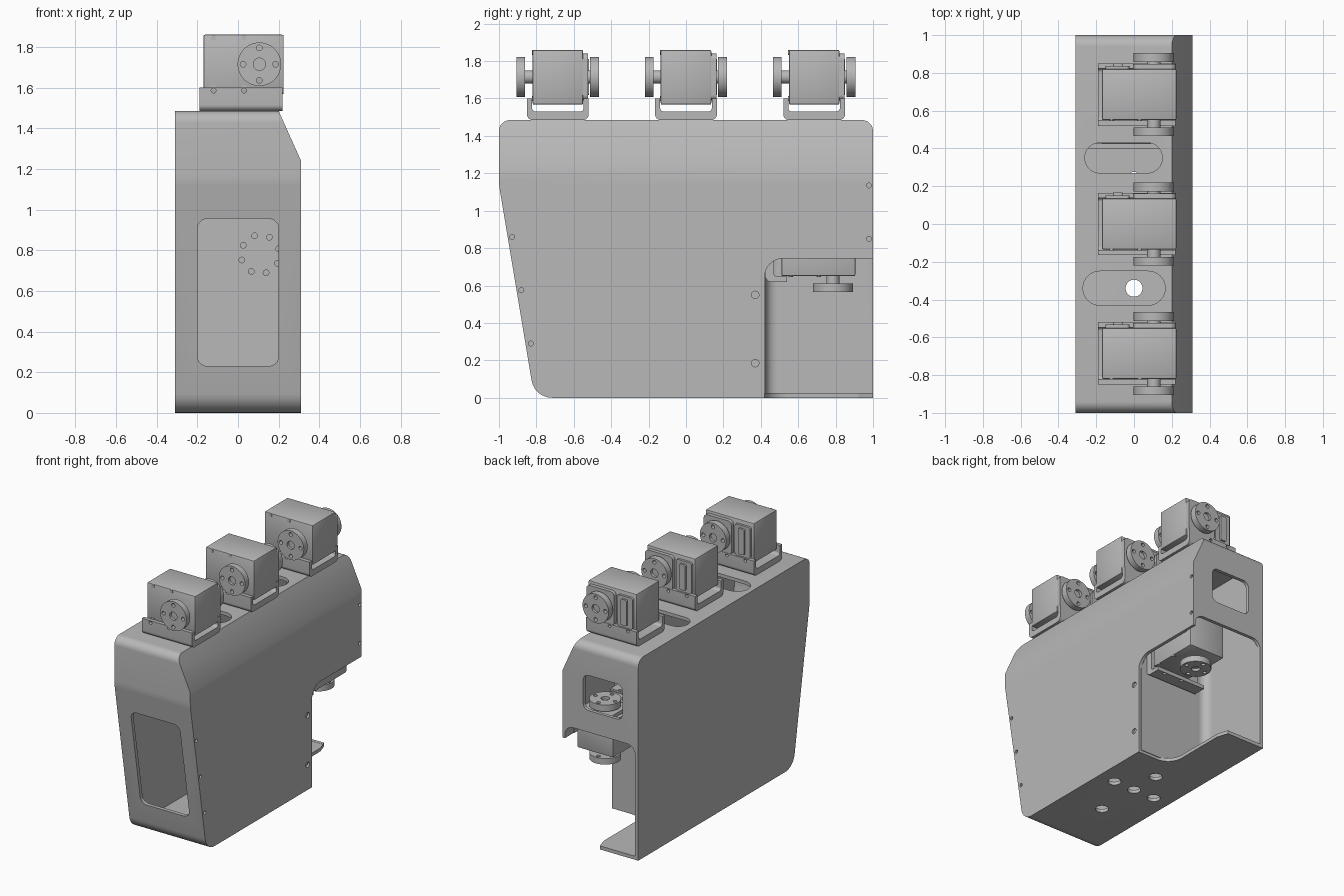
import bpy, bmesh, math
from mathutils import Matrix, Vector

if "Cube" in bpy.data.objects:
    bpy.data.objects.remove(bpy.data.objects["Cube"])

grey = bpy.data.materials.new("plain_grey")
grey.use_nodes = True
GREY = (0.48, 0.48, 0.48, 1)
grey.diffuse_color = GREY
grey.node_tree.nodes["Principled BSDF"].inputs["Base Color"].default_value = GREY


def rounded(points, steps=8):
    """Fillet a polygon given as (u, v, radius)."""
    out = []
    for i, (u, v, r) in enumerate(points):
        p = Vector((u, v))
        if r == 0:
            out.append(p)
            continue
        a = (Vector(points[i - 1][:2]) - p).normalized()
        b = (Vector(points[(i + 1) % len(points)][:2]) - p).normalized()
        half = a.angle(b) / 2
        centre = p + (a + b).normalized() * r / math.sin(half)
        start = p + a * r / math.tan(half) - centre
        end = p + b * r / math.tan(half) - centre
        sweep = start.angle_signed(end)
        for k in range(steps + 1):
            out.append(centre + Matrix.Rotation(-sweep * k / steps, 2) @ start)
    return out


def rect(u0, u1, v0, v1, r=0):
    return rounded([(u0, v0, r), (u1, v0, r), (u1, v1, r), (u0, v1, r)])


def circle(u, v, r, n=32):
    return [Vector((u + r * math.cos(math.tau * k / n), v + r * math.sin(math.tau * k / n)))
            for k in range(n)]


def prism(name, outlines, axis, lo, hi):
    """Extrude one or more separate outlines along an axis."""
    if not isinstance(outlines[0], list):
        outlines = [outlines]
    place = {"x": lambda p, w: (w, p.x, p.y), "y": lambda p, w: (p.x, w, p.y),
             "z": lambda p, w: (p.x, p.y, w)}[axis]
    bm = bmesh.new()
    for pts in outlines:
        low = [bm.verts.new(place(p, lo)) for p in pts]
        high = [bm.verts.new(place(p, hi)) for p in pts]
        bm.faces.new(low)
        bm.faces.new(high)
        for i in range(len(pts)):
            j = (i + 1) % len(pts)
            bm.faces.new((low[i], low[j], high[j], high[i]))
    bmesh.ops.recalc_face_normals(bm, faces=bm.faces)
    mesh = bpy.data.meshes.new(name)
    bm.to_mesh(mesh)
    bm.free()
    mesh.materials.append(grey)
    ob = bpy.data.objects.new(name, mesh)
    bpy.context.collection.objects.link(ob)
    return ob


def apply(ob, mod):
    bpy.context.view_layer.objects.active = ob
    bpy.ops.object.modifier_apply(modifier=mod.name)


def cut(ob, cutter):
    mod = ob.modifiers.new("cut", "BOOLEAN")
    mod.operation, mod.solver, mod.object = "DIFFERENCE", "EXACT", cutter
    apply(ob, mod)
    bpy.data.objects.remove(cutter)


def bevel(ob, width):
    mod = ob.modifiers.new("bevel", "BEVEL")
    mod.width, mod.segments = width, 2
    apply(ob, mod)


def smooth(ob):
    bpy.ops.object.select_all(action="DESELECT")
    ob.select_set(True)
    bpy.context.view_layer.objects.active = ob
    bpy.ops.object.shade_smooth_by_angle(angle=math.radians(30))


# Housing: side outline, sloped shoulder on the left, hollowed to a thin shell
def housing_solid(name, t):
    side = rounded([(-1 + t, 1.485 - t, 0.06 - t), (-1 + t, 1.14, 0.3), (-0.81 + t, t, 0.11 - t),
                    (1 - t, t, 0), (1 - t, 1.485 - t, 0.06 - t)])
    ob = prism(name, side, "x", -0.31 + t, 0.31 - t)
    wedge = [Vector(p) for p in ((0.2 - t, 1.485), (0.31 - t, 1.24), (0.5, 1.24), (0.5, 1.6), (0.2 - t, 1.6))]
    cut(ob, prism("wedge", wedge, "y", -1.5, 1.5))
    return ob


housing = housing_solid("housing", 0)
cut(housing, housing_solid("hollow", 0.025))

# Side bay, rear arch, windows and cable slots
bay = rounded([(0.42, 0.03, 0), (1.2, 0.03, 0), (1.2, 0.745, 0), (0.42, 0.745, 0.1)])
cut(housing, prism("bay", bay, "x", 0.2, 0.5))
arch = rounded([(-0.285, 0.026, 0), (0.29, 0.026, 0), (0.29, 0.84, 0.07), (-0.285, 0.84, 0.07)])
cut(housing, prism("arch", arch, "y", 0.9, 1.1))
cut(housing, prism("rear_window", rect(-0.18, 0.14, 1.0, 1.26, 0.045), "y", 0.9, 1.1))
cut(housing, prism("front_window", rect(-0.2, 0.2, 0.23, 0.955, 0.05), "y", -1.2, -0.75))
cut(housing, prism("slots", [rect(-0.26, 0.15, 0.27, 0.43, 0.079),
                             rect(-0.27, 0.165, -0.43, -0.25, 0.089)], "z", 1.4, 1.6))

# Floor: bay cut-back and mounting holes
floor_cut = rounded([(0.5, 0.42, 0), (0.03, 0.42, 0.12), (0.03, 0.92, 0.05),
                     (-0.03, 1.1, 0), (0.5, 1.1, 0)])
cut(housing, prism("floor_cut", floor_cut, "z", -0.1, 0.04))
spots = [(0, 0), (0, 0.23), (0.175, 0), (-0.175, 0), (0, -0.34)]
cut(housing, prism("floor_holes", [circle(x, y, 0.045) for x, y in spots], "z", -0.1, 0.1))

# Screw holes in the left wall
screws = [(-0.93, 0.86, 0.013), (-0.88, 0.575, 0.013), (-0.83, 0.29, 0.013), (0.37, 0.55, 0.02),
          (0.37, 0.185, 0.02), (0.978, 1.135, 0.013), (0.978, 0.85, 0.013)]
cut(housing, prism("screw_holes", [circle(y, z, r, 16) for y, z, r in screws], "x", 0.296, 0.4))
smooth(housing)

# Partition behind the bay, with a ring of small holes and a filleted inner corner
partition = prism("partition", rect(-0.29, 0.29, 0.02, 1.0), "y", 0.4, 0.425)
ring = [circle(0.11 + 0.095 * math.cos(k * math.tau / 8 + 0.3),
               0.78 + 0.095 * math.sin(k * math.tau / 8 + 0.3), 0.014, 16) for k in range(8)]
cut(partition, prism("ring_holes", ring, "y", 0.3, 0.5))
fillet = [Vector((-0.29, 0.42))] + [Vector((-0.225 - 0.06 * math.sin(a), 0.485 - 0.06 * math.cos(a)))
                                    for a in (k * math.pi / 16 for k in range(9))]
smooth(prism("corner_fillet", fillet, "z", 0.02, 0.84))

# Servo parts, built once around y = 0 at roof height
AX, AZ = 0.105, 1.715
body = prism("servo_body", rect(-0.17, 0.225, 1.567, 1.86), "y", -0.135, 0.135)
bevel(body, 0.008)
dots = [circle(x, z, 0.013, 16) for x in (-0.12, 0.03) for z in (1.6, 1.845)]
face_screws = prism("servo_face_screws", dots, "y", -0.139, -0.13)
boss = prism("servo_rear_boss", rect(-0.005, 0.222, 1.59, 1.84, 0.03), "y", 0.13, 0.162)
block = prism("servo_connector", rect(-0.15, -0.025, 1.6, 1.83, 0.015), "y", 0.13, 0.152)
rib = prism("servo_connector_rib", rect(-0.11, -0.06, 1.62, 1.81, 0.01), "y", 0.14, 0.166)
hub = prism("servo_hub", circle(AX, AZ, 0.035), "y", -0.18, 0.18)


def horn(name, lo, hi):
    ob = prism(name, circle(AX, AZ, 0.107, 48), "y", lo, hi)
    holes = [circle(AX + 0.08 * math.cos(k * math.pi / 2), AZ + 0.08 * math.sin(k * math.pi / 2), 0.014, 16)
             for k in range(4)]
    cut(ob, prism("horn_holes", holes, "y", lo - 0.1, hi + 0.1))
    cut(ob, prism("horn_bore", circle(AX, AZ, 0.03), "y", *((-0.3, -0.2) if lo < 0 else (0.2, 0.3))))
    return ob


horns = [horn("servo_front_horn", -0.22, -0.175), horn("servo_rear_horn", 0.172, 0.22)]

# U-shaped servo bracket
u = rounded([(-0.165, 1.485, 0.03), (0.165, 1.485, 0.03), (0.165, 1.6, 0), (0.138, 1.6, 0),
             (0.138, 1.53, 0.02), (-0.138, 1.53, 0.02), (-0.138, 1.6, 0), (-0.165, 1.6, 0)])
bracket = prism("servo_bracket", u, "x", -0.19, 0.22)
cut(bracket, prism("bracket_holes", [circle(x, 1.585, 0.012, 16) for x in (-0.12, 0.03)], "y", -0.3, 0.3))

servo = [body, face_screws, boss, block, rib, hub] + horns
for part in servo + [bracket]:
    smooth(part)


def copy(part, suffix, matrix):
    twin = bpy.data.objects.new(part.name + suffix, part.data)
    bpy.context.collection.objects.link(twin)
    twin.matrix_world = matrix


# Three servos along the roof and one turned on its side in the bay
for part in servo + [bracket]:
    copy(part, "_front", Matrix.Translation((0, -0.685, 0)))
    copy(part, "_rear", Matrix.Translation((0, 0.685, 0)))
turned = Matrix(((0, 0, 1, 0.11 - AZ), (1, 0, 0, 0.785 - AX), (0, 1, 0, 0.785), (0, 0, 0, 1)))
for part in servo:
    copy(part, "_bay", turned)
copy(bracket, "_bay", Matrix(((-1, 0, 0, 0.05), (0, 0, 1, 0.425 - 1.485), (0, 1, 0, 0.785), (0, 0, 0, 1))))
